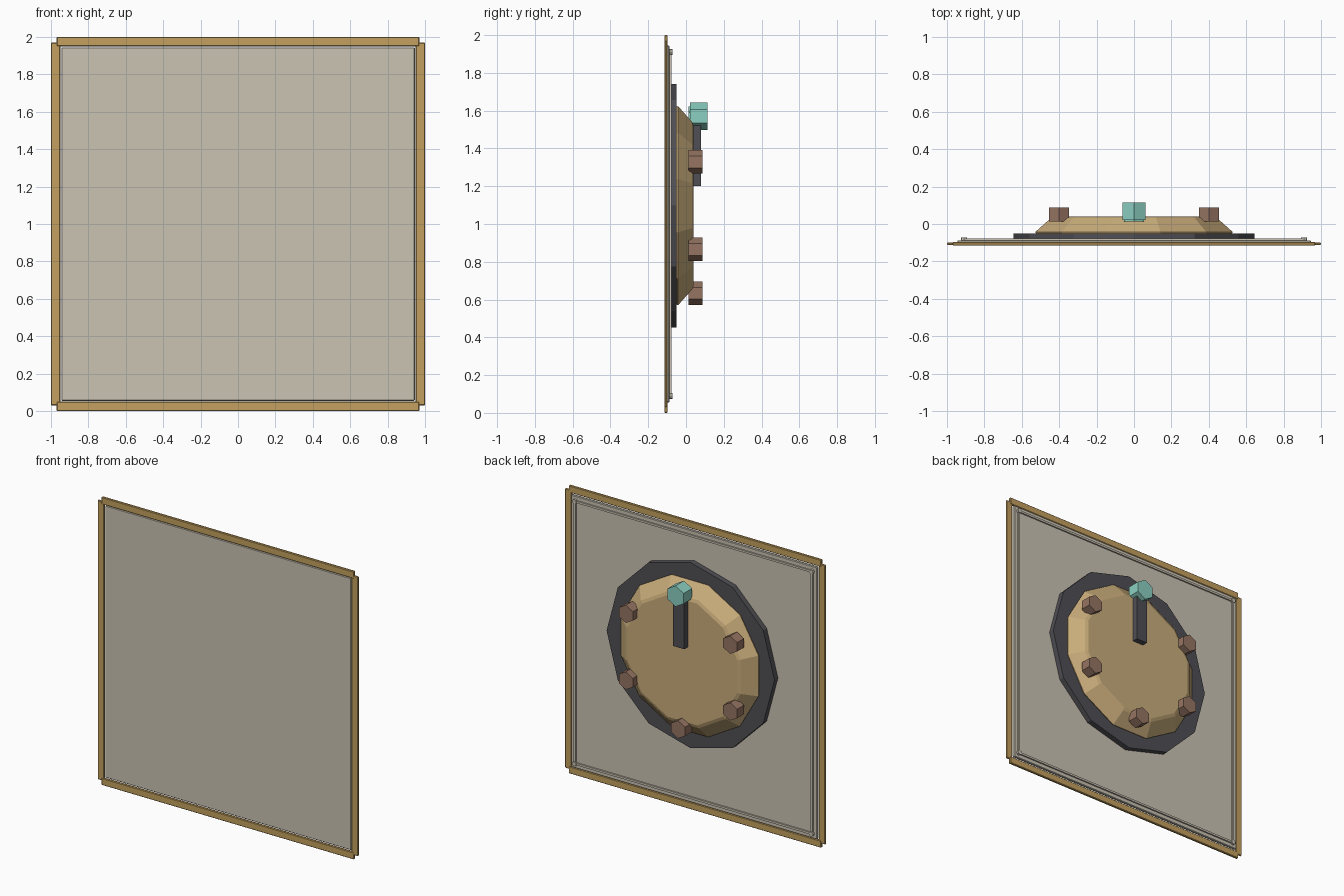
import bpy, math
from mathutils import Matrix, Vector

cube = bpy.data.objects.get("Cube")
if cube:
    bpy.data.objects.remove(cube, do_unlink=True)


def material(name, rgb):
    linear = [((c / 255 + 0.055) / 1.055) ** 2.4 for c in rgb] + [1]
    m = bpy.data.materials.new(name)
    m.use_nodes = True
    m.diffuse_color = linear
    m.node_tree.nodes["Principled BSDF"].inputs["Base Color"].default_value = linear
    return m


GOLD = material("gold trim", (196, 160, 95))
STONE = material("pale stone", (203, 196, 180))
TAN = material("tan dome", (202, 173, 123))
DARK = material("dark metal", (80, 80, 85))
BROWN = material("brown bolt", (150, 117, 99))
TEAL = material("teal marker", (140, 208, 194))


def finish(name, mat, bevel=0):
    ob = bpy.context.object
    ob.name = name
    ob.data.materials.append(mat)
    if bevel:
        mod = ob.modifiers.new("soft edge", 'BEVEL')
        mod.width, mod.segments = bevel, 1
    return ob


def box(name, mat, x, y, z, bevel=0):
    """Box from (min, max) ranges."""
    bpy.ops.mesh.primitive_cube_add(size=1)
    ob = finish(name, mat, bevel)
    spans = (x, y, z)
    centre = Vector([(a + b) / 2 for a, b in spans])
    size = Vector([b - a for a, b in spans])
    ob.data.transform(Matrix.Translation(centre) @ Matrix.Diagonal(size).to_4x4())
    return ob


def prism(name, mat, sides, r_front, r_back, x, y, z, turn=0, bevel=0):
    """Faceted cone or cylinder along y; a vertex points up when turn is 0."""
    bpy.ops.mesh.primitive_cone_add(vertices=sides, radius1=r_front,
                                    radius2=r_back, depth=y[1] - y[0])
    ob = finish(name, mat, bevel)
    ob.data.transform(Matrix.Translation((x, sum(y) / 2, z))
                      @ Matrix.Rotation(math.radians(turn), 4, 'Y')
                      @ Matrix.Rotation(math.radians(-90), 4, 'X'))
    return ob


MID = 1.0    # panel centre height
HUB = 1.097  # dial centre height

# Flat panel and notched trim
box("panel", STONE, (-0.945, 0.945), (-0.108, -0.088), (0.055, 1.945), 0.004)
for s, side in ((-1, "right"), (1, "left")):
    box(side + "_trim", GOLD, sorted((s * 0.95, s)), (-0.113, -0.099), (0.03, 1.97), 0.004)
for s, side in ((-1, "bottom"), (1, "top")):
    box(side + "_trim", GOLD, (-0.97, 0.97), (-0.115, -0.097),
        sorted((MID + s * 0.95, MID + s)), 0.004)

# Thin rods and corner studs on the back
E = 0.91
for s, a, b in ((-1, "right", "lower"), (1, "left", "upper")):
    box(a + "_rod", STONE, (s * E - 0.007, s * E + 0.007), (-0.09, -0.078), (MID - E, MID + E))
    box(b + "_rod", STONE, (-E, E), (-0.09, -0.078), (MID + s * E - 0.007, MID + s * E + 0.007))
    for t, c in ((-1, "lower"), (1, "upper")):
        prism(c + "_" + a + "_stud", STONE, 8, 0.016, 0.016, s * E,
              (-0.09, -0.072), MID + t * E)

# Dial: dark ring plate and tan dome
prism("ring_plate", DARK, 12, 0.645, 0.645, 0, (-0.09, -0.05), HUB)
prism("dome", TAN, 12, 0.555, 0.45, 0, (-0.05, 0.04), HUB, 15, 0.012)

# Hexagonal bolts around the dome, with the top one marked
for i in range(6):
    a = math.radians(60 * i)
    prism("bolt_%d" % i, BROWN if i else TEAL, 6, 0.062, 0.062,
          0.463 * math.sin(a), (0.013, 0.088), HUB + 0.463 * math.cos(a))

# Pointer and its tip
box("pointer", DARK, (-0.042, 0.042), (0.03, 0.08), (1.2, 1.57))
prism("pointer_tip", TEAL, 6, 0.072, 0.072, 0, (0.022, 0.115), 1.57)
